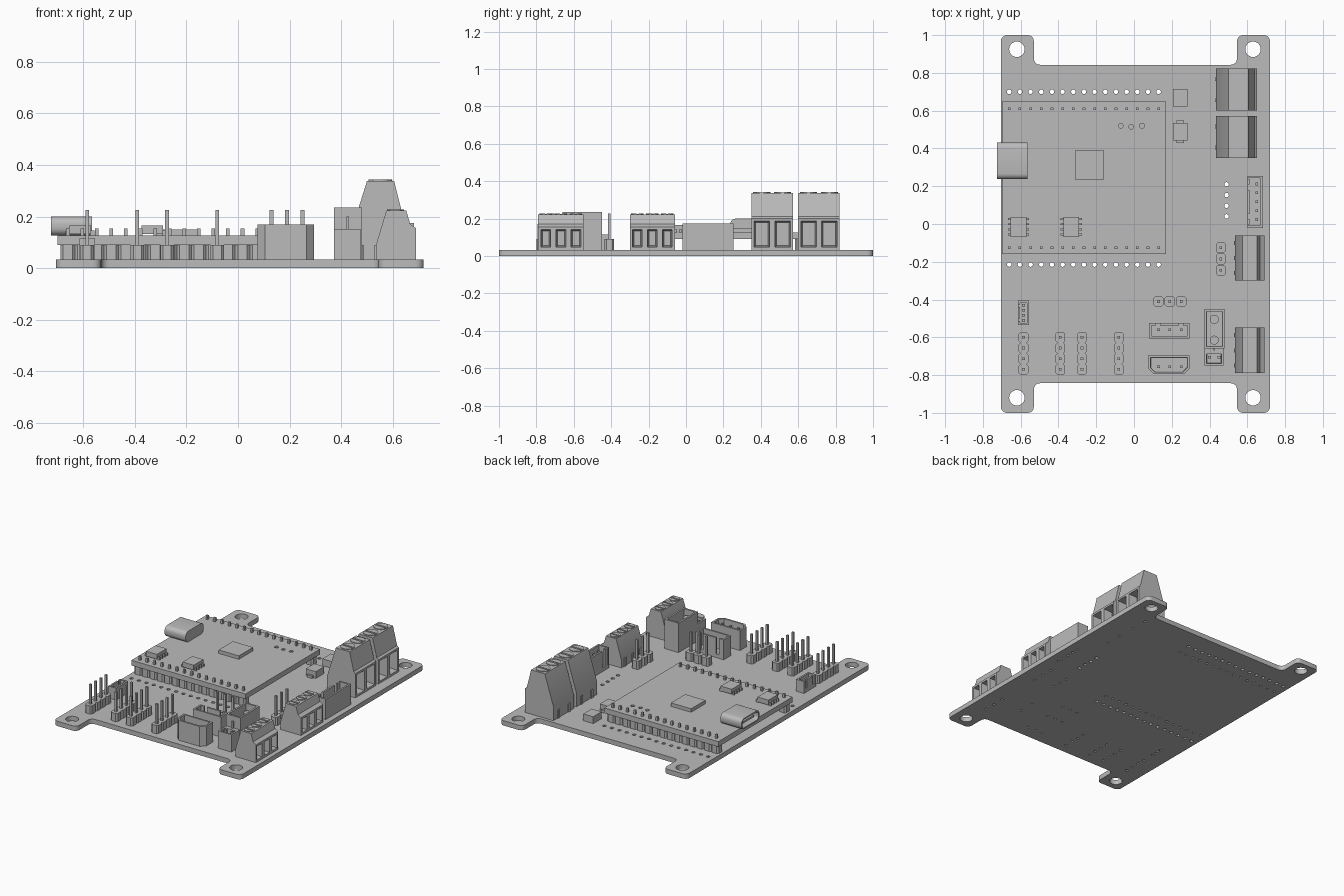
import bpy, bmesh, math
from mathutils import Vector

cube = bpy.data.objects.get("Cube")
if cube:
    bpy.data.objects.remove(cube, do_unlink=True)

GREY = (0.5, 0.5, 0.5, 1)
mat = bpy.data.materials.new("plain grey")
mat.use_nodes = True
mat.diffuse_color = GREY
mat.node_tree.nodes["Principled BSDF"].inputs["Base Color"].default_value = GREY

TOP = 0.033        # upper face of the main board
DECK = 0.126       # upper face of the raised module
PITCH = 0.0565


def finish(name, bm):
    mesh = bpy.data.meshes.new(name)
    bm.to_mesh(mesh)
    bm.free()
    mesh.materials.append(mat)
    mesh.shade_smooth()
    mesh.set_sharp_from_angle(angle=math.radians(30))
    obj = bpy.data.objects.new(name, mesh)
    bpy.context.collection.objects.link(obj)
    return obj


def prism(bm, pts, axis, lo, hi):
    place = {"x": lambda a, b, h: (h, a, b),
             "y": lambda a, b, h: (a, h, b),
             "z": lambda a, b, h: (a, b, h)}[axis]
    rings = [[bm.verts.new(place(a, b, h)) for a, b in pts] for h in (lo, hi)]
    n = len(pts)
    faces = [bm.faces.new(r) for r in rings]
    for i in range(n):
        j = (i + 1) % n
        faces.append(bm.faces.new((rings[0][i], rings[0][j], rings[1][j], rings[1][i])))
    bmesh.ops.recalc_face_normals(bm, faces=faces)
    for f in faces:
        f.normal_update()
    return faces


def box(bm, x0, x1, y0, y1, z0, z1):
    return prism(bm, [(x0, y0), (x1, y0), (x1, y1), (x0, y1)], "z", z0, z1)


def recess(bm, faces, direction, rim, depth, taper=0.002):
    face = max(faces, key=lambda f: f.normal.dot(Vector(direction)))
    bmesh.ops.inset_individual(bm, faces=[face], thickness=rim, use_even_offset=True)
    bmesh.ops.inset_individual(bm, faces=[face], thickness=taper, depth=-depth,
                               use_even_offset=True)


def circle(x, y, r, n=12, start=0.0, sweep=math.tau):
    return [(x + r * math.cos(start + sweep * i / n),
             y + r * math.sin(start + sweep * i / n)) for i in range(n)]


def rounded(pts, r, steps=5):
    out = []
    for i, p in enumerate(pts):
        p, a, c = Vector(p), Vector(pts[i - 1]), Vector(pts[(i + 1) % len(pts)])
        a = p + (a - p).normalized() * r
        c = p + (c - p).normalized() * r
        for k in range(steps + 1):
            t = math.pi / 2 * k / steps
            out.append(tuple(a + c - p + math.cos(t) * (p - c) + math.sin(t) * (p - a)))
    return out


def plate(name, loops, z0, z1):
    """Flat sheet: first loop is the outline, the rest are through holes."""
    curve = bpy.data.curves.new(name + "_outline", "CURVE")
    curve.dimensions = "2D"
    curve.fill_mode = "BOTH"
    curve.extrude = (z1 - z0) / 2
    for loop in loops:
        s = curve.splines.new("POLY")
        s.points.add(len(loop) - 1)
        for pt, (x, y) in zip(s.points, loop):
            pt.co = (x, y, 0, 1)
        s.use_cyclic_u = True
    temp = bpy.data.objects.new(name + "_outline", curve)
    bpy.context.collection.objects.link(temp)
    bpy.context.view_layer.update()
    mesh = bpy.data.meshes.new_from_object(
        temp.evaluated_get(bpy.context.evaluated_depsgraph_get()))
    bm = bmesh.new()
    bm.from_mesh(mesh)
    bpy.data.objects.remove(temp, do_unlink=True)
    bpy.data.meshes.remove(mesh)
    bmesh.ops.remove_doubles(bm, verts=bm.verts, dist=0.0002)
    bmesh.ops.recalc_face_normals(bm, faces=bm.faces)
    bmesh.ops.translate(bm, verts=bm.verts, vec=(0, 0, (z0 + z1) / 2))
    return finish(name, bm)


def pins(bm, spots, z0, z1, w=0.007):
    for x, y in spots:
        box(bm, x - w, x + w, y - w, y + w, z0, z1)


def row(cx, cy, n, along, pitch=PITCH):
    offs = [(i - (n - 1) / 2) * pitch for i in range(n)]
    return [(cx + o, cy) if along == "x" else (cx, cy + o) for o in offs]


drills = []        # pin holes through the main board


def pin_header(name, spots, along, z_pin):
    bm = bmesh.new()
    a, b = (PITCH / 2, 0.026) if along == "x" else (0.026, PITCH / 2)
    c = 0.01
    for x, y in spots:
        cell = [(x - a + c, y - b), (x + a - c, y - b), (x + a, y - b + c), (x + a, y + b - c),
                (x + a - c, y + b), (x - a + c, y + b), (x - a, y + b - c), (x - a, y - b + c)]
        prism(bm, cell, "z", TOP, 0.09)
    pins(bm, spots, 0.09, z_pin)
    drills.extend(spots)
    finish(name, bm)


# Pin headers
for i, x in enumerate((-0.585, -0.39, -0.275, -0.08)):
    pin_header(f"four_pin_header_{i + 1}", row(x, -0.685, 4, "y"), "y", 0.226)
pin_header("three_pin_header_side", row(0.46, -0.185, 3, "y", 0.06), "y", 0.226)
pin_header("three_pin_header_front", row(0.19, -0.41, 3, "x", 0.06), "x", 0.226)
module_rows = {"back": row(-0.265, 0.61, 15, "x"), "front": row(-0.265, -0.125, 15, "x")}
for side, spots in module_rows.items():
    pin_header("module_header_" + side, spots, "x", 0.153)


# Open-topped plug sockets with pins; one wall has two slots
def socket(name, x0, x1, y0, y1, z1, spots, slots):
    bm = bmesh.new()
    t = 0.012
    box(bm, x0, x1, y0, y1, TOP, TOP + 0.025)
    z0 = TOP + 0.025
    if slots == "x":
        box(bm, x1 - t, x1, y0, y1, z0, z1)
        for y in (y0, y1 - t):
            box(bm, x0, x1 - t, y, y + t, z0, z1)
    else:
        box(bm, x0, x1, y0, y0 + t, z0, z1)
        for x in (x0, x1 - t):
            box(bm, x, x + t, y0 + t, y1, z0, z1)
    lo, hi = (y0, y1) if slots == "x" else (x0, x1)
    length = hi - lo
    for a, b in ((0.06, 0.17), (0.27, 0.73), (0.83, 0.94)):
        a, b = lo + a * length, lo + b * length
        if slots == "x":
            box(bm, x0, x0 + t, a, b, z0, z1)
        else:
            box(bm, a, b, y1 - t, y1, z0, z1)
    pins(bm, spots, z0, z1 - 0.025)
    drills.extend(spots)
    finish(name, bm)


socket("five_pin_socket", 0.60, 0.682, -0.02, 0.255, 0.174, row(0.65, 0.118, 5, "y", 0.047), "x")
socket("three_pin_socket", 0.08, 0.295, -0.605, -0.525, 0.17, row(0.19, -0.56, 3, "x", 0.06), "y")
socket("small_socket", -0.615, -0.555, -0.535, -0.405, 0.115, row(-0.585, -0.47, 4, "y", 0.027), "x")

bm = bmesh.new()
faces = prism(bm, [(0.075, -0.695), (0.075, -0.765), (0.105, -0.795), (0.265, -0.795),
                   (0.295, -0.765), (0.295, -0.695)], "z", TOP, 0.17)
recess(bm, faces, (0, 0, 1), 0.012, 0.11)
spots = row(0.19, -0.755, 3, "x", 0.06)
pins(bm, spots, 0.055, 0.15)
drills += spots
finish("keyed_socket", bm)

# Tall power socket with two round contacts and a low two-pin front
bm = bmesh.new()
recess(bm, box(bm, 0.372, 0.48, -0.66, -0.45, TOP, 0.235), (0, 0, 1), 0.012, 0.15)
for y in (-0.505, -0.615):
    prism(bm, circle(0.425, y, 0.024, 16), "z", 0.08, 0.2)
    drills.append((0.425, y))
recess(bm, box(bm, 0.372, 0.475, -0.75, -0.675, TOP, 0.152), (0, 0, 1), 0.012, 0.05)
box(bm, 0.372, 0.475, -0.675, -0.66, TOP, 0.152)
box(bm, 0.42, 0.43, -0.67, -0.66, 0.152, 0.2)
pins(bm, row(0.425, -0.705, 2, "x", 0.05), 0.1, 0.15)
finish("power_socket", bm)


# Screw terminal blocks
def terminal(name, profile, y0, y1, poles, screw_x, r):
    bm = bmesh.new()
    step = (y1 - y0) / poles
    top = max(z for _, z in profile)
    back = profile[0][0]
    for i in range(poles):
        a = y0 + i * step
        mid = a + step / 2
        faces = prism(bm, profile, "y", a, a + step)
        recess(bm, faces, (1, 0, 0), 0.014, 0.06, 0.008)
        box(bm, back - 0.006, back, mid - 0.01, mid + 0.01, TOP, 0.09)
        prism(bm, circle(screw_x, mid, r, 24), "z", top - 0.01, top + 0.001)
        for s in (0, math.pi):
            half = circle(screw_x, mid, r, 13, s + 0.15, (math.pi - 0.3) * 13 / 12)
            prism(bm, half, "z", top, top + 0.005)
        drills.append((screw_x, mid))
    finish(name, bm)


big = [(0.435, TOP), (0.435, 0.13), (0.50, 0.338), (0.605, 0.338),
       (0.637, 0.21), (0.65, 0.20), (0.65, TOP)]
small = [(0.535, TOP), (0.535, 0.09), (0.575, 0.223), (0.652, 0.223),
         (0.668, 0.17), (0.69, 0.155), (0.69, TOP)]
terminal("large_terminal_back", big, 0.60, 0.822, 2, 0.552, 0.046)
terminal("large_terminal_front", big, 0.35, 0.572, 2, 0.552, 0.046)
terminal("small_terminal_back", small, -0.30, -0.06, 3, 0.61, 0.033)
terminal("small_terminal_front", small, -0.79, -0.548, 3, 0.61, 0.033)

# Main board with four mounting ears
outline = [(-0.705, -1), (-0.53, -1), (-0.53, -0.843), (0.545, -0.843), (0.545, -1), (0.72, -1),
           (0.72, 1), (0.545, 1), (0.545, 0.843), (-0.53, 0.843), (-0.53, 1), (-0.705, 1)]
loops = [rounded(outline, 0.032)]
loops += [circle(x, y, 0.041, 24) for x in (-0.62, 0.63) for y in (-0.92, 0.925)]
free = (row(-0.265, 0.70, 15, "x") + row(-0.265, -0.215, 15, "x")
        + row(0.49, 0.125, 4, "y"))
loops += [circle(x, y, 0.012) for x, y in free]
loops += [circle(x, y, 0.009, 8) for x, y in drills]
plate("main_board", loops, 0, TOP)

# Raised module
sheet = [(-0.70, -0.16), (0.17, -0.16), (0.17, 0.648), (-0.70, 0.648)]
plate("module_board", [sheet] + [circle(x, y, 0.013) for x, y in
                                 ((-0.07, 0.52), (-0.015, 0.515), (0.042, 0.52))], 0.09, DECK)
bm = bmesh.new()
box(bm, -0.312, -0.158, 0.235, 0.39, DECK, 0.15)
finish("processor_chip", bm)

# Small chips with legs
for i, x in enumerate((-0.612, -0.332)):
    bm = bmesh.new()
    box(bm, x - 0.042, x + 0.042, -0.068, 0.037, DECK + 0.006, 0.166)
    for lx, y in [(x + s * 0.047, p[1]) for s in (-1, 1) for p in row(0, -0.015, 4, "y", 0.027)]:
        box(bm, lx - 0.009, lx + 0.009, y - 0.005, y + 0.005, DECK, 0.145)
    finish(f"module_chip_{i + 1}", bm)

# Cable port, open to the side
bm = bmesh.new()
port = rounded([(0.237, DECK), (0.432, DECK), (0.432, 0.2), (0.237, 0.2)], 0.03)
recess(bm, prism(bm, port, "x", -0.725, -0.565), (-1, 0, 0), 0.009, 0.13)
box(bm, -0.71, -0.59, 0.275, 0.394, 0.156, 0.17)
finish("cable_port", bm)

# Small surface parts on the main board
for i, y in enumerate((0.668, 0.488)):
    bm = bmesh.new()
    box(bm, 0.207, 0.283, y - 0.046, y + 0.046, TOP, 0.08)
    box(bm, 0.225, 0.265, y - 0.06, y + 0.06, TOP, 0.05) if i else None
    finish(f"surface_part_{i + 1}", bm)
